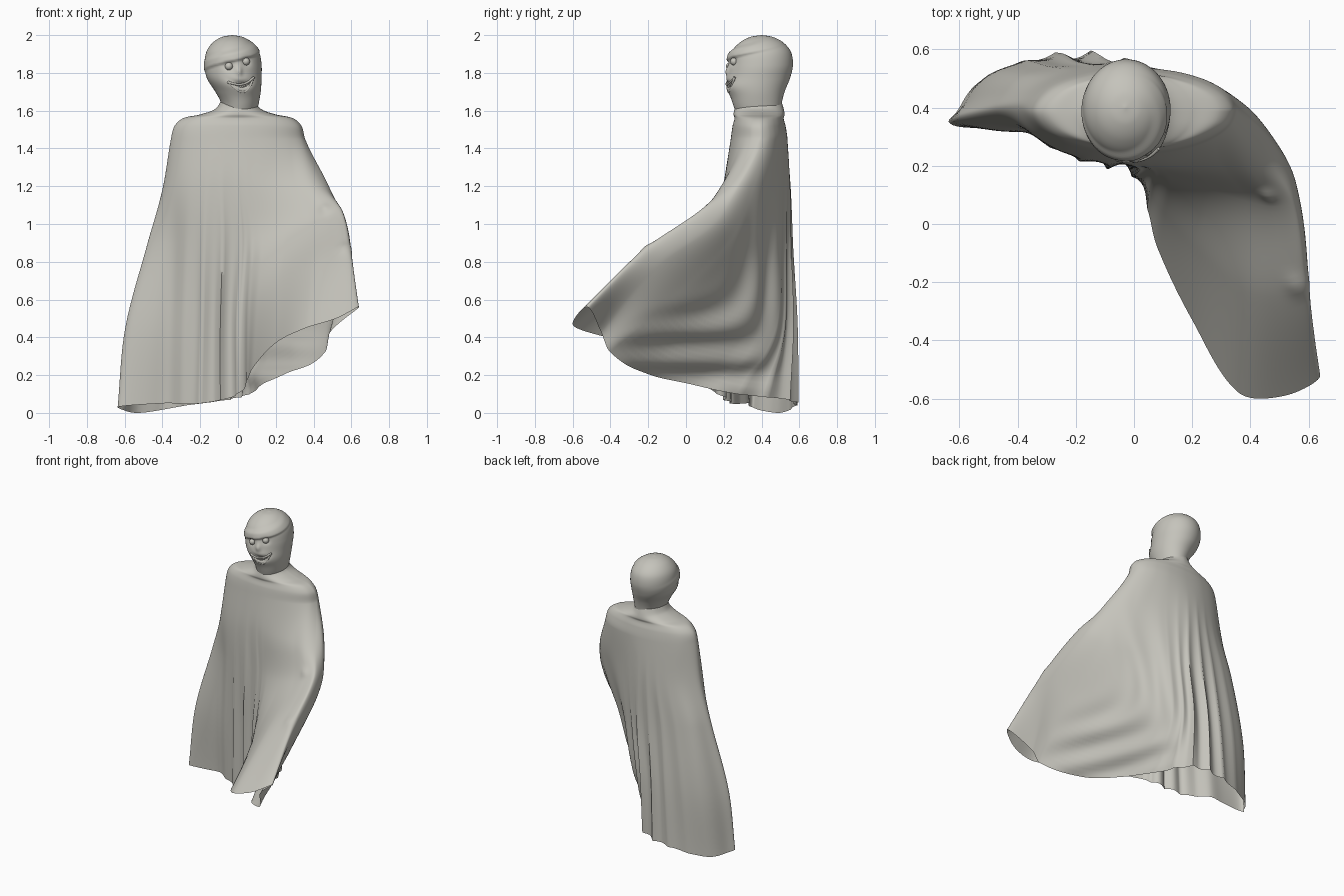
import bpy, bmesh, math
from mathutils import Vector

if "Cube" in bpy.data.objects:
    bpy.data.objects.remove(bpy.data.objects["Cube"])

grey = bpy.data.materials.new("warm_grey_cloth")
grey.use_nodes = True
grey.diffuse_color = (0.56, 0.55, 0.50, 1)
grey.node_tree.nodes["Principled BSDF"].inputs["Base Color"].default_value = grey.diffuse_color


def spline(pts, n, closed=False):
    """Smooth curve through points, n samples per span."""
    pts = [Vector(p) for p in pts]
    k = len(pts)

    def slope(i):
        a, b, c = i - 1, i, i + 1
        if closed:
            a, c = a % k, c % k
        else:
            a, c = max(a, 0), min(c, k - 1)
        run = (pts[b] - pts[a]).length + (pts[c] - pts[b]).length
        return (pts[c] - pts[a]) / max(run, 1e-6)

    out = []
    for i in range(k if closed else k - 1):
        j = (i + 1) % k
        d = (pts[j] - pts[i]).length
        for s in range(n):
            t = s / n
            h = t * t * (3 - 2 * t)
            out.append(pts[i] * (1 - h) + pts[j] * h
                       + slope(i) * d * t * (1 - t) ** 2 - slope(j) * d * t * t * (1 - t))
    return out if closed else out + [pts[-1]]


def smooth_object(name, bm, angle=60):
    me = bpy.data.meshes.new(name)
    bm.to_mesh(me)
    bm.free()
    ob = bpy.data.objects.new(name, me)
    bpy.context.collection.objects.link(ob)
    me.materials.append(grey)
    bpy.ops.object.select_all(action='DESELECT')
    ob.select_set(True)
    bpy.context.view_layer.objects.active = ob
    bpy.ops.object.shade_smooth_by_angle(angle=math.radians(angle))


def skin(rows):
    """Quad sheet over rows of points; each row is a closed loop."""
    bm = bmesh.new()
    grid = [[bm.verts.new(p) for p in row] for row in rows]
    n = len(rows[0])
    for a, b in zip(grid, grid[1:]):
        for i in range(n):
            j = (i + 1) % n
            bm.faces.new((a[i], b[i], b[j], a[j]))
    bm.normal_update()
    return bm, grid


def bell(x, mid, width):
    return math.exp(-((x - mid) / width) ** 2)


def ramp(x, lo, hi):
    t = min(max((x - lo) / (hi - lo), 0), 1)
    return t * t * (3 - 2 * t)


# Cape: neck and shoulder rings, then loops at chest, elbow, forearm and hem
angles = [-90, -72, -55, -38, -20, 0, 10, 22, 35, 50, 68, 90, 115, 145, 180, 215, 245]
rings = [(.085, .115, 1.66), (.12, .13, 1.61), (.2, .135, 1.58), (.29, .13, 1.56),
         (.335, .14, 1.52), (.355, .15, 1.45)]
chest = [(0, .205, 1.22), (.1, .2, 1.22), (.2, .2, 1.22), (.3, .2, 1.22), (.39, .2, 1.22),
         (.46, .22, 1.2), (.48, .28, 1.2), (.43, .36, 1.2), (.35, .42, 1.18), (.26, .465, 1.18),
         (.15, .51, 1.18), (0, .55, 1.18), (-.15, .545, 1.18), (-.3, .5, 1.18),
         (-.4, .41, 1.18), (-.34, .3, 1.18), (-.17, .225, 1.2)]
elbow = [(.02, .19, .92), (.12, .16, .93), (.25, .12, .96), (.38, .08, 1), (.48, .06, 1.04),
         (.55, .08, 1.07), (.55, .16, 1), (.46, .25, .93), (.34, .34, .88), (.22, .43, .85),
         (.12, .5, .85), (0, .55, .85), (-.2, .555, .85), (-.39, .51, .9), (-.48, .4, .9),
         (-.365, .315, .9), (-.18, .22, .92)]
forearm = [(0, .175, .5), (.1, .04, .58), (.21, -.08, .66), (.38, -.23, .76), (.5, -.25, .82),
           (.595, -.22, .86), (.58, -.14, .78), (.47, -.04, .63), (.31, .1, .5), (.17, .34, .45),
           (.07, .47, .42), (-.04, .555, .45), (-.24, .575, .45), (-.48, .52, .45),
           (-.6, .37, .45), (-.39, .3, .45), (-.19, .23, .45)]
hem = [(0, .17, .1), (.08, -.08, .24), (.2, -.33, .37), (.36, -.58, .45), (.52, -.59, .5),
       (.64, -.52, .56), (.49, -.45, .43), (.46, -.4, .32), (.26, -.2, .2), (.12, .04, .15),
       (.05, .28, .1), (-.05, .54, .07), (-.27, .58, .04), (-.53, .49, 0), (-.64, .35, .03),
       (-.4, .32, .05), (-.2, .24, .05)]
loops = [[(rx * math.cos(math.radians(a)), .387 + ry * math.sin(math.radians(a)), z)
          for a in angles] for rx, ry, z in rings] + [chest, elbow, forearm, hem]
SUB = 14
around = [spline(loop, SUB, True) for loop in loops]
columns = [spline(col, 14) for col in zip(*around)]
bm, grid = skin(list(zip(*columns)))

# Folds: pleats down the front and back, and bent ones below the raised arm
moves = []
for row in grid:
    for i, v in enumerate(row):
        u, p = i / SUB, v.co
        grow = 1 - ramp(p.z, .4, 1.4)
        front = bell(u, 16.5, .7) + bell(u, -.5, .7)
        back = bell(u, 11.3, .9)
        pleat = 1 - 2 * abs(math.sin(u * math.pi * 2))
        d = .018 * grow * (front + back) * pleat
        d -= .02 * grow * bell(u, 15.1, .25)
        d -= .02 * grow * bell(u, 13.6, .3)
        side = ramp(u, 6.5, 8) * (1 - ramp(u, 9.5, 11))
        if side > 0:
            low, rear = max(p.z - .08, .01), max(.62 - p.y, .01) * 1.5
            sweep = (low ** -3 + rear ** -3) ** (-1 / 3)
            d += .013 * side * grow * math.sin(sweep * 40) * (1 - ramp(sweep, .35, .6))
        # knuckle bumps along the arm
        d += .01 * bell((p - Vector((.56, -.21, .87))).length, 0, .04)
        d += .01 * bell((p - Vector((.46, .1, 1.08))).length, 0, .03)
        moves.append((v, v.normal * d))
for v, d in moves:
    v.co += d
    v.co.z = max(v.co.z, 0)
smooth_object("draped_cape", bm, 75)

# Head: stacked rings of z, centre x, centre y, half width, half depth
head_rings = [(2.0, -.03, .4, .002, .002), (1.99, -.03, .4, .055, .06), (1.96, -.03, .4, .104, .116),
              (1.91, -.028, .398, .14, .158), (1.84, -.026, .395, .151, .171),
              (1.77, -.02, .385, .144, .165), (1.7, 0, .377, .12, .145),
              (1.64, .01, .377, .1, .13), (1.57, .005, .385, .09, .115)]
profile = spline(head_rings, 10)


def head_point(a, z, lift=0):
    """Point on the head at an angle from the front, lifted outwards."""
    r = min(profile, key=lambda q: abs(q[0] - z))
    a = math.radians(a)
    return Vector((r[1] + (r[3] + lift) * math.sin(a), r[2] - (r[4] + lift) * math.cos(a), z))


def face_relief(a, z):
    """Brow band, eye sockets, nose and chin."""
    brow = 1.875 + .0006 * (a - 10)
    wide = bell(a, 10, 85)
    d = .014 * wide * ramp(z, brow - .015, brow) * (1 - ramp(z, brow + .03, brow + .06))
    for ea, ez in ((-9, 1.835), (29, 1.86)):
        d -= .012 * bell(a, ea, 9) * bell(z, ez, .022)
    d += .014 * bell(a, 11, 6) * bell(z, 1.81, .025)
    d += .018 * bell(a, 14, 40) * bell(z, 1.73, .045)
    d -= .024 * bell(a, 14, 17) * bell(z, 1.738 + .00003 * (a - 14) ** 2, .018)
    return d


rows = []
for r in profile:
    row = []
    for i in range(120):
        a = i * 3 - 180
        row.append(head_point(a, r[0], face_relief(a, r[0]) if r[3] > .01 else 0))
    rows.append(row)
bm, grid = skin(rows)
bm.faces.new(grid[0])
smooth_object("head", bm)

# Eyes
for side, a, z in (("right", -9, 1.835), ("left", 29, 1.86)):
    bpy.ops.mesh.primitive_uv_sphere_add(segments=20, ring_count=12, radius=.021,
                                         location=head_point(a, z, -.008))
    eye = bpy.context.object
    eye.name = side + "_eye"
    eye.data.materials.append(grey)
    bpy.ops.object.shade_smooth()


def smile(t, drop):
    """Point on the grin; t runs from -1 to 1 across the mouth."""
    return 14 + 29 * t, 1.765 + .012 * t - drop * (1 - t * t)


# Lips
for name, drop in (("upper_lip", .025), ("lower_lip", .066)):
    cu = bpy.data.curves.new(name, 'CURVE')
    cu.dimensions = '3D'
    cu.bevel_depth = .006
    cu.use_fill_caps = True
    sp = cu.splines.new('POLY')
    sp.points.add(24)
    for i, pt in enumerate(sp.points):
        pt.co = (*head_point(*smile(i / 12 - 1, drop), .008), 1)
    sp.use_smooth = True
    cu.materials.append(grey)
    bpy.context.collection.objects.link(bpy.data.objects.new(name, cu))

# Teeth along the upper lip
bm = bmesh.new()
for i in range(11):
    a, z = smile((i - 5) / 6.5, .034)
    made = bmesh.ops.create_icosphere(bm, subdivisions=2, radius=.007)
    for v in made["verts"]:
        v.co.z *= 1.5
        v.co += head_point(a, z, .002)
smooth_object("teeth", bm)
